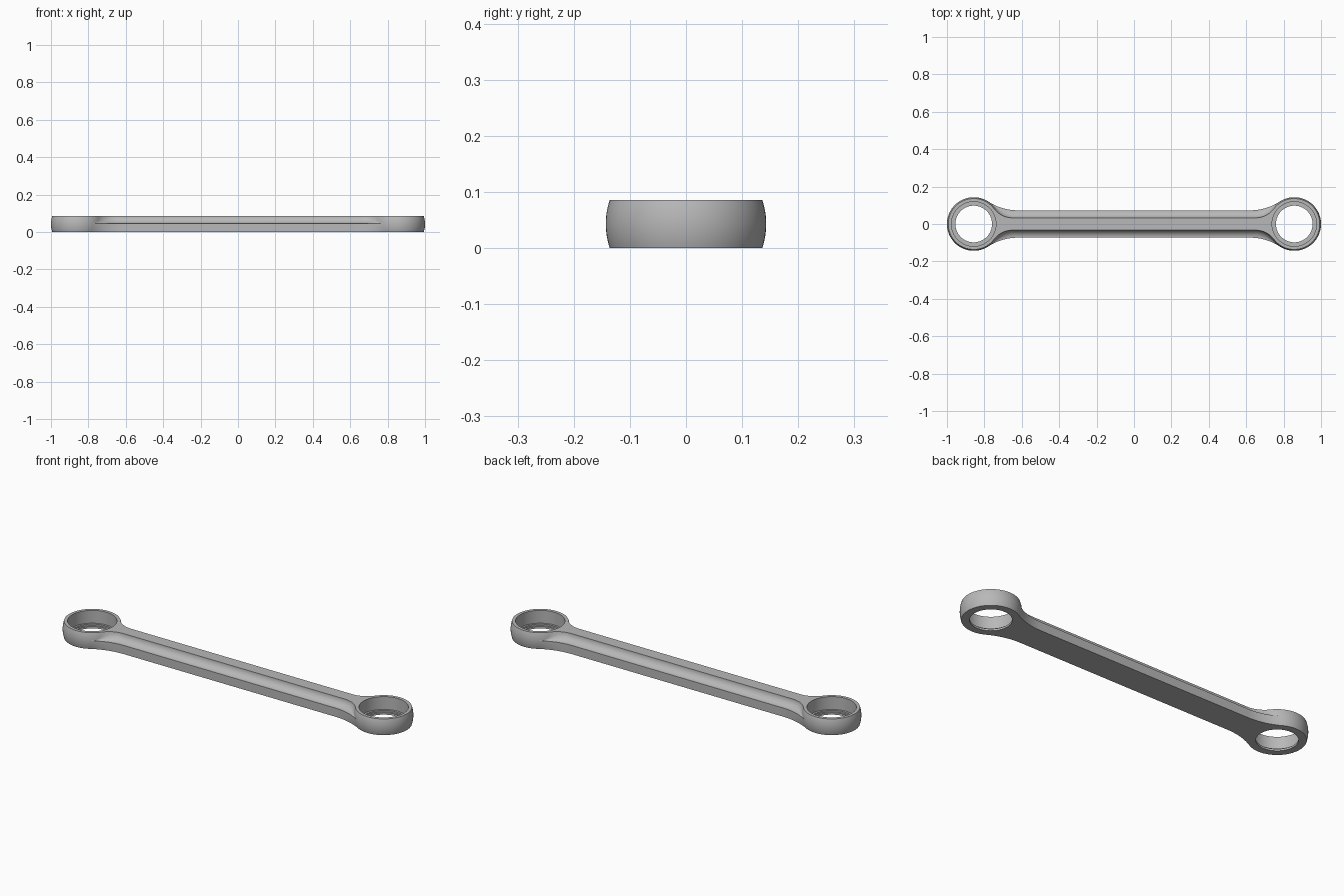
import bpy
import bmesh
from math import sin, cos, pi, atan2

cube = bpy.data.objects.get("Cube")
if cube:
    bpy.data.objects.remove(cube, do_unlink=True)

HEIGHT = 0.086      # overall thickness
EYE_X = 0.857       # centre of each end ring
EYE_R = 0.143       # ring radius at mid height
SHANK = 0.073       # half width of the shank
COVE = 0.04         # radius of the concave cove along the upper sides

steel = bpy.data.materials.new("steel grey")
steel.use_nodes = True
colour = (0.48, 0.48, 0.48, 1)
steel.diffuse_color = colour
steel.node_tree.nodes["Principled BSDF"].inputs["Base Color"].default_value = colour


def loft(name, loops):
    """Skin a stack of equal-length loops and cap both ends."""
    bm = bmesh.new()
    rows = [[bm.verts.new(p) for p in loop] for loop in loops]
    n = len(rows[0])
    for low, high in zip(rows, rows[1:]):
        for i in range(n):
            j = (i + 1) % n
            bm.faces.new((low[i], low[j], high[j], high[i]))
    bm.faces.new(rows[0][::-1])
    bm.faces.new(rows[-1])
    bmesh.ops.recalc_face_normals(bm, faces=bm.faces)
    mesh = bpy.data.meshes.new(name)
    bm.to_mesh(mesh)
    bm.free()
    mesh.materials.append(steel)
    obj = bpy.data.objects.new(name, mesh)
    bpy.context.collection.objects.link(obj)
    return obj


def outline(z, w):
    """Shank of half width w blended by tangent arcs into two rings."""
    s = (SHANK - w) / COVE
    ring = EYE_R - 0.007 * ((z - HEIGHT / 2) / (HEIGHT / 2)) ** 2
    xc = 0.62 + 0.03 * s
    r = ((EYE_X - xc) ** 2 + w * w - ring * ring) / (2 * (ring - w))
    a = atan2(w + r, xc - EYE_X)
    quarter = [(EYE_X + ring * cos(a * i / 28), ring * sin(a * i / 28))
               for i in range(28)]
    for i in range(17):
        t = (a - pi) + (pi / 2 - a) * i / 16
        quarter.append((xc + r * cos(t), w + r + r * sin(t)))
    half = quarter + [(-x, y) for x, y in reversed(quarter)]
    half.pop()
    return [(x, y, z) for x, y in half] + [(-x, -y, z) for x, y in half]


# Link body: straight lower sides, then a concave cove up to the narrow top rib
ledge = HEIGHT - COVE
levels = [(ledge * i / 6, SHANK) for i in range(6)]
for i in range(13):
    t = pi / 2 * i / 12
    levels.append((HEIGHT - COVE * cos(t), SHANK - COVE * sin(t)))
body = loft("link_body", [outline(z, w) for z, w in levels])

# Stepped bearing bores through both rings
bore = [(0.098, -0.02), (0.098, 0.01), (0.108, 0.01),
        (0.108, 0.018), (0.119, 0.018), (0.119, 0.12)]
bpy.context.view_layer.objects.active = body
for side in (-1, 1):
    cutter = loft("bore_cutter", [
        [(side * EYE_X + r * cos(2 * pi * i / 64), r * sin(2 * pi * i / 64), z)
         for i in range(64)] for r, z in bore])
    cutter.hide_render = True
    cut = body.modifiers.new("bore", 'BOOLEAN')
    cut.operation = 'DIFFERENCE'
    cut.solver = 'EXACT'
    cut.object = cutter
    bpy.ops.object.modifier_apply(modifier=cut.name)
    bpy.data.objects.remove(cutter, do_unlink=True)

# Smooth curved walls, crisp edges
bpy.ops.object.select_all(action='DESELECT')
body.select_set(True)
bpy.ops.object.shade_smooth_by_angle(angle=pi / 6)
